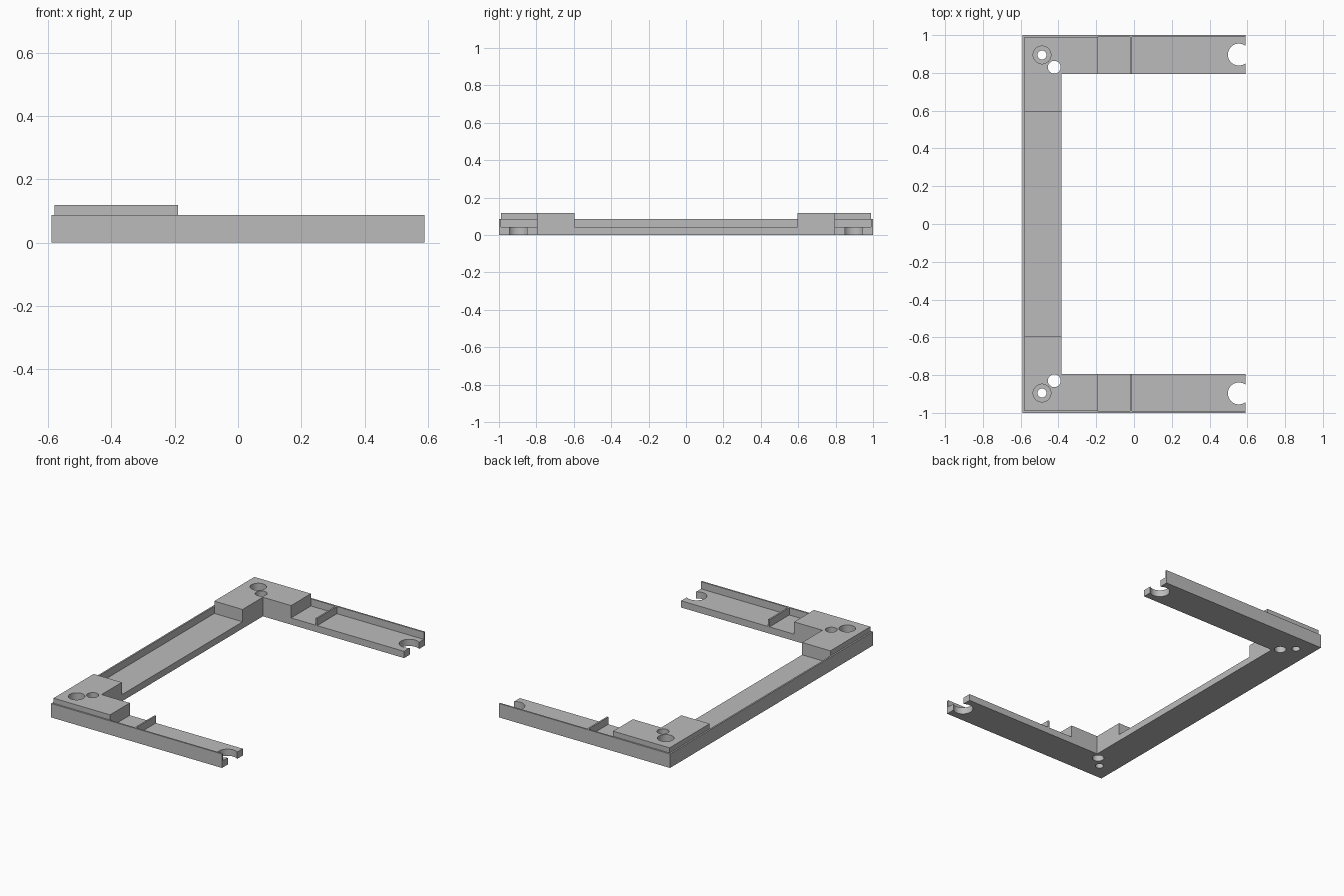
import bpy, bmesh

cube = bpy.data.objects.get("Cube")
if cube:
    bpy.data.objects.remove(cube, do_unlink=True)

grey = bpy.data.materials.new("plain grey")
grey.use_nodes = True
grey.diffuse_color = (0.5, 0.5, 0.5, 1)
grey.node_tree.nodes["Principled BSDF"].inputs["Base Color"].default_value = (0.5, 0.5, 0.5, 1)

X0, X1, Y = -0.59, 0.59, 1.0     # outer footprint
WIDTH, WALL = 0.205, 0.01        # rail width, rim thickness
FLOOR, RIM, TOP = 0.042, 0.087, 0.119
INNER_X, INNER_Y = X0 + WIDTH, Y - WIDTH


def prism(name, outline, z0, z1):
    """Extrude a flat outline between two heights."""
    bm = bmesh.new()
    face = bm.faces.new([bm.verts.new((x, y, z0)) for x, y in outline])
    up = bmesh.ops.extrude_face_region(bm, geom=[face])["geom"]
    bmesh.ops.translate(bm, vec=(0, 0, z1 - z0),
                        verts=[v for v in up if isinstance(v, bmesh.types.BMVert)])
    bmesh.ops.recalc_face_normals(bm, faces=bm.faces)
    mesh = bpy.data.meshes.new(name)
    bm.to_mesh(mesh)
    bm.free()
    mesh.materials.append(grey)
    obj = bpy.data.objects.new(name, mesh)
    bpy.context.collection.objects.link(obj)
    return obj


def drill(name, x, y, radius, z0, z1):
    bpy.ops.mesh.primitive_cylinder_add(vertices=40, radius=radius, depth=z1 - z0,
                                        location=(x, y, (z0 + z1) / 2))
    obj = bpy.context.object
    obj.name = name
    obj.data.materials.append(grey)
    obj.hide_render = True
    return obj


def combine(target, others, operation):
    """Apply one boolean for each tool object."""
    for other in others:
        mod = target.modifiers.new("boolean", 'BOOLEAN')
        mod.operation, mod.solver, mod.object = operation, 'EXACT', other
    bpy.context.view_layer.update()
    result = target.evaluated_get(bpy.context.evaluated_depsgraph_get())
    mesh = bpy.data.meshes.new_from_object(result)
    target.modifiers.clear()
    target.data = mesh


def u_shape(x, y):
    return [(X0, -Y), (X1, -Y), (X1, -y), (x, -y), (x, y), (X1, y), (X1, Y), (X0, Y)]


# U-shaped tray with a thin raised rim on the outside
frame = prism("frame_tray", u_shape(INNER_X, INNER_Y), 0, FLOOR)
rim = prism("outer_rim", u_shape(X0 + WALL, Y - WALL), 0, RIM)
combine(frame, [rim], 'UNION')
bpy.data.objects.remove(rim, do_unlink=True)

cutters = []
blocks = []
for side, label in ((-1, "front"), (1, "back")):
    # L-shaped raised corner
    a, b = X0 + WALL, Y - WALL
    outline = [(a, b), (-0.19, b), (-0.19, INNER_Y), (INNER_X, INNER_Y),
               (INNER_X, 0.595), (a, 0.595)]
    blocks.append(prism(label + "_corner_block", [(x, side * y) for x, y in outline], FLOOR, TOP))

    # Thin cross rib on the arm
    outline = [(-0.02, INNER_Y), (-0.01, INNER_Y), (-0.01, b), (-0.02, b)]
    prism(label + "_arm_rib", [(x, side * y) for x, y in outline], FLOOR, RIM)

    # Screw hole with counterbore, locating hole and open end notch
    cutters += [drill("screw_hole", -0.487, side * 0.895, 0.024, -0.1, 0.2),
                drill("counterbore", -0.487, side * 0.895, 0.047, FLOOR, 0.2),
                drill("locating_hole", -0.422, side * 0.83, 0.034, -0.1, 0.2),
                drill("end_notch", 0.555, side * 0.897, 0.058, -0.1, 0.2)]

for part in [frame] + blocks:
    combine(part, cutters, 'DIFFERENCE')
for cutter in cutters:
    bpy.data.objects.remove(cutter, do_unlink=True)

# Round hole walls, crisp edges elsewhere
bpy.ops.object.select_all(action='DESELECT')
for part in [frame] + blocks:
    part.select_set(True)
bpy.context.view_layer.objects.active = frame
bpy.ops.object.shade_smooth_by_angle()
